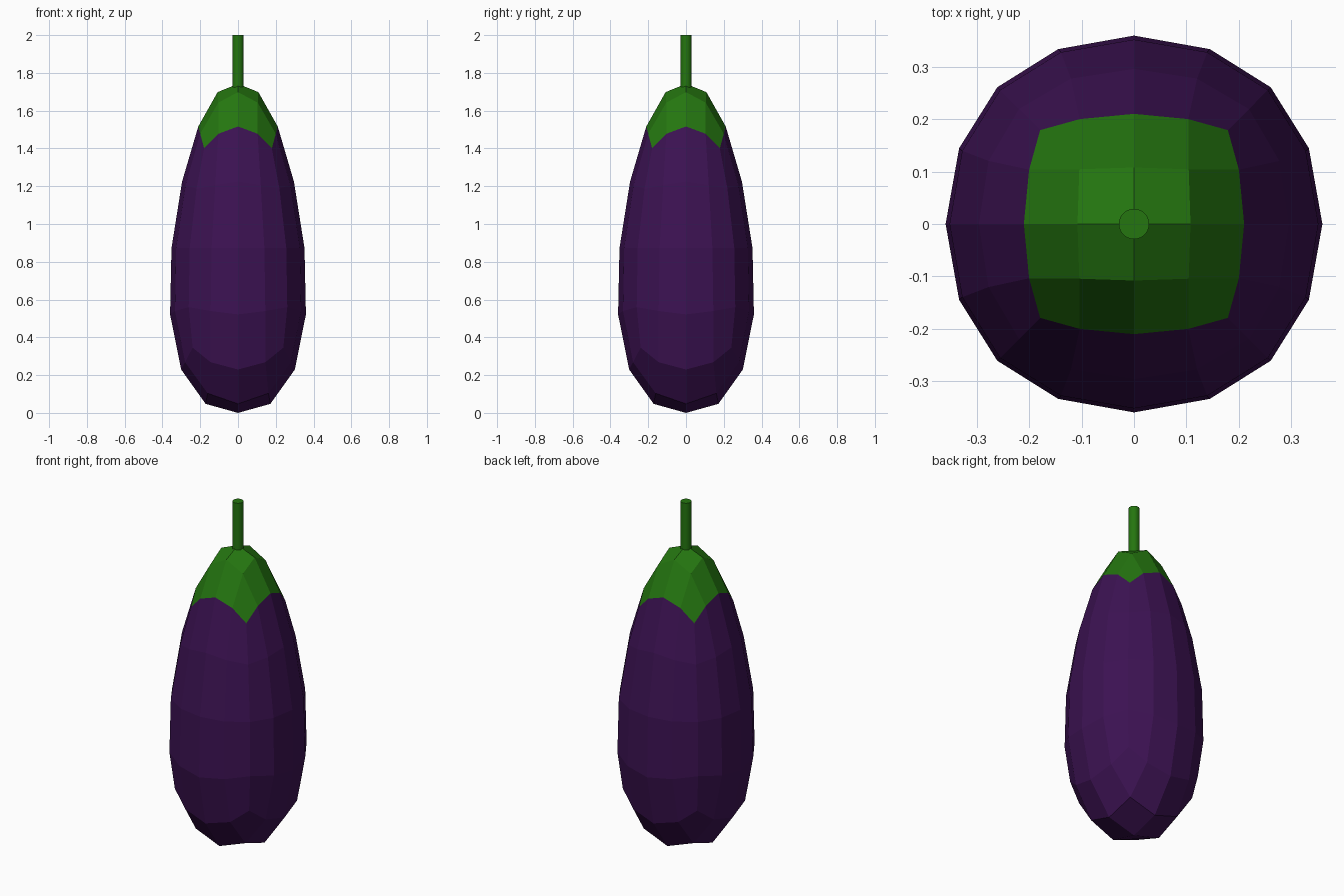
import bpy, bmesh

if "Cube" in bpy.data.objects:
    bpy.data.objects.remove(bpy.data.objects["Cube"])


def material(name, rgb):
    m = bpy.data.materials.new(name)
    m.diffuse_color = (*rgb, 1)
    m.use_nodes = True
    m.node_tree.nodes["Principled BSDF"].inputs["Base Color"].default_value = m.diffuse_color
    return m


purple = material("purple_skin", (0.045, 0.006, 0.085))
green = material("green_leaf", (0.018, 0.18, 0.005))


def eggplant_part(name, mat, want_cap):
    # Rounded cube, sculpted into a tapered pear; keep either the top panel or the rest
    bpy.ops.mesh.primitive_cube_add(size=2)
    obj = bpy.context.object
    obj.name = name
    sub = obj.modifiers.new("round", 'SUBSURF')
    sub.levels = sub.render_levels = 2
    bpy.ops.object.modifier_apply(modifier=sub.name)

    bm = bmesh.new()
    bm.from_mesh(obj.data)
    drop = []
    for f in bm.faces:
        c = f.calc_center_median()
        is_cap = c.z > max(abs(c.x), abs(c.y))
        if is_cap != want_cap:
            drop.append(f)
        f.smooth = False
    top = max(v.co.z for v in bm.verts)
    for v in bm.verts:
        s = v.co.z / top
        taper = (0.352 - 0.086 * s) / top
        v.co.x *= taper
        v.co.y *= taper
        v.co.z = min(1.742, max(0.0, 0.873 + 0.886 * s))
    bmesh.ops.delete(bm, geom=drop, context='FACES')
    bm.to_mesh(obj.data)
    bm.free()
    obj.data.materials.append(mat)


eggplant_part("body", purple, False)
eggplant_part("leaf_cap", green, True)

# Stem
bpy.ops.mesh.primitive_cylinder_add(vertices=32, radius=0.029, depth=0.28,
                                    location=(0, 0, 1.86))
stem = bpy.context.object
stem.name = "stem"
stem.data.materials.append(green)
